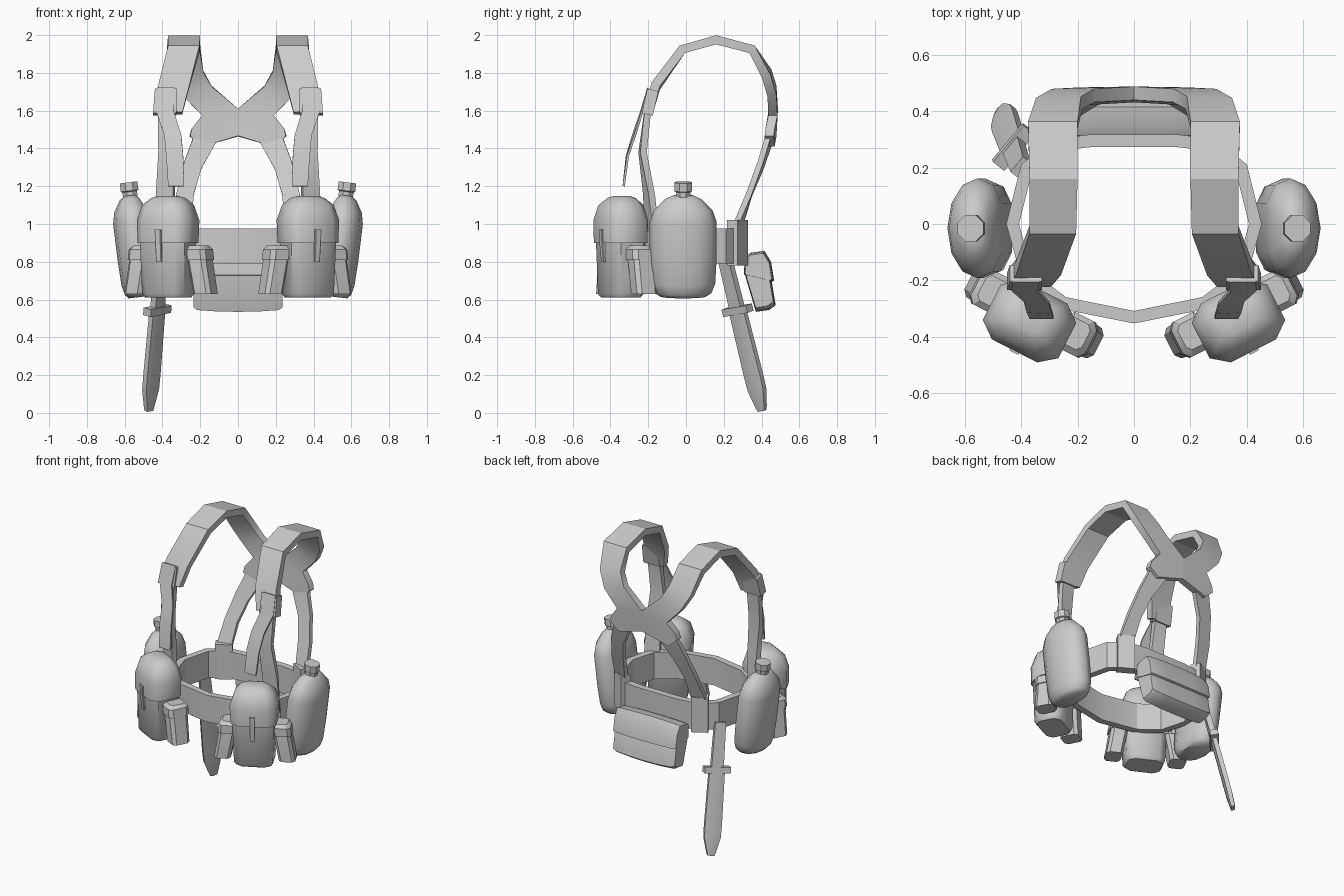
import bpy, bmesh
from math import cos, sin, pi, radians
from mathutils import Vector as V, Matrix as M

if "Cube" in bpy.data.objects:
    bpy.data.objects.remove(bpy.data.objects["Cube"])


def loft(name, rings, mat=None, mirror=False, angle=35):
    """Skin a stack of equal-length point rings, capped at both ends."""
    bm = bmesh.new()
    vs = [[bm.verts.new(p) for p in r] for r in rings]
    n = len(rings[0])
    for a, b in zip(vs, vs[1:]):
        for i in range(n):
            j = (i + 1) % n
            bm.faces.new((a[i], a[j], b[j], b[i]))
    for cap in (vs[0], vs[-1]):
        # caps on the centre plane stay open so the mirrored half joins
        if not (mirror and all(abs(v.co.x) < 1e-5 for v in cap)):
            bm.faces.new(cap)
    if mat:
        bm.transform(mat)
    bmesh.ops.recalc_face_normals(bm, faces=bm.faces)
    me = bpy.data.meshes.new(name)
    bm.to_mesh(me)
    bm.free()
    for p in me.polygons:
        p.use_smooth = True
    me.set_sharp_from_angle(angle=radians(angle))
    ob = bpy.data.objects.new(name, me)
    bpy.context.collection.objects.link(ob)
    if mirror:
        ob.modifiers.new("Mirror", 'MIRROR').merge_threshold = 0.002
    return ob


def ribbon(name, stations, t):
    """Webbing from (inner edge xyz, outer edge xyz) stations, mirrored."""
    ab = [(V(s[:3]), V(s[3:])) for s in stations]
    mid = [(a + b) / 2 for a, b in ab]
    rings = []
    for i, (a, b) in enumerate(ab):
        tan = mid[min(i + 1, len(mid) - 1)] - mid[max(i - 1, 0)]
        n = tan.cross(b - a).normalized() * t / 2
        ring = [a + n, b + n, b - n, a - n]
        for p, src in zip(ring, (a, b, b, a)):
            if src.x == 0:
                p.x = 0
        rings.append(ring)
    return loft(name, rings, None, True, 25)


def rounded(cx, cy, z, hx, hy, c=0.35):
    """Eight-sided chamfered rectangle ring."""
    k = 1 - c
    return [V((cx + hx * x, cy + hy * y, z)) for x, y in
            ((1, -k), (1, k), (k, 1), (-k, 1), (-1, k), (-1, -k), (-k, -1), (k, -1))]


# belt
belt = [(0, -.33), (.25, -.28), (.38, -.18), (.43, 0), (.38, .2), (.28, .28), (.15, .295), (0, .295)]
ribbon("belt", [(x, y, .79, x, y, .975) for x, y in belt], .045)

# padded shoulder straps joining in an X on the back
ribbon("shoulder_strap", [
    (.295, -.20, 1.585, .445, -.20, 1.60), (.26, -.16, 1.72, .42, -.16, 1.74),
    (.205, -.02, 1.925, .37, -.02, 1.925), (.2, .16, 1.975, .37, .16, 1.975),
    (.2, .35, 1.925, .375, .35, 1.925), (.185, .43, 1.81, .345, .425, 1.78),
    (.14, .455, 1.73, .29, .455, 1.68), (0, .463, 1.61, .19, .46, 1.575),
    (0, .455, 1.465, .245, .445, 1.505), (.19, .445, 1.41, .255, .44, 1.465)], .048)

# narrow back straps and their belt loops
ribbon("back_lower_strap", [
    (.12, .442, 1.425, .225, .442, 1.49), (.195, .395, 1.29, .285, .395, 1.33),
    (.235, .335, 1.15, .325, .335, 1.165), (.25, .29, 1.0, .345, .265, 1.0)], .03)
ribbon("back_belt_loop", [(.25, .30, 1.02, .345, .245, 1.02), (.25, .30, .78, .345, .245, .78)], .065)

# front straps down to the belt and loose adjuster ends
ribbon("front_lower_strap", [
    (.335, -.2, 1.62, .425, -.2, 1.62), (.33, -.235, 1.38, .42, -.225, 1.38),
    (.34, -.21, 1.15, .43, -.18, 1.15), (.345, -.21, .8, .43, -.14, .8)], .035)
ribbon("adjuster_strap", [
    (.335, -.2, 1.72, .43, -.2, 1.72), (.34, -.235, 1.6, .435, -.23, 1.6),
    (.3, -.28, 1.47, .39, -.27, 1.47), (.29, -.313, 1.36, .38, -.308, 1.36),
    (.285, -.33, 1.2, .37, -.33, 1.2)], .012)
ribbon("strap_buckle", [(.325, -.175, 1.71, .44, -.175, 1.71), (.325, -.205, 1.58, .45, -.205, 1.58)], .06)

# canteens
cant = M.Translation((.505, -.015, .615)) @ M.Rotation(radians(7), 4, 'Y')


def oval(z, s, n=12):
    return [V((max(.108 * s * cos(2 * pi * i / n), -.085 * s), .177 * s * sin(2 * pi * i / n), z))
            for i in range(n)]


loft("canteen", [oval(0, .68), oval(.02, .85), oval(.07, .96), oval(.2, 1), oval(.4, 1.0),
                 oval(.46, .88), oval(.52, .55), oval(.54, .3)], cant, True, 50)


def cap_ring(z, r):
    return [V((r * cos(pi / 4 * i + pi / 8), r * sin(pi / 4 * i + pi / 8), z)) for i in range(8)]


loft("canteen_neck", [cap_ring(.5, .042), cap_ring(.56, .042), cap_ring(.565, .051),
                      cap_ring(.61, .05)], cant, True)

# front ammunition pouches with domed lids and splayed side pockets
pm = M.Translation((.37, -.345, 0)) @ M.Rotation(radians(27), 4, 'Z')
loft("pouch_body", [rounded(0, 0, .61, .11, .08), rounded(0, 0, .63, .123, .095),
                    rounded(0, 0, .95, .135, .105)], pm, True, 50)
loft("pouch_lid", [rounded(0, 0, .90, .143, .113), rounded(0, 0, 1.02, .15, .117, .4),
                   rounded(0, 0, 1.10, .125, .095, .4), rounded(0, .005, 1.138, .085, .06, .45),
                   rounded(0, .005, 1.148, .05, .035, .45)], pm, True, 55)
loft("pouch_tab", [rounded(0, -.098, .80, .016, .012, .2), rounded(0, -.108, .92, .018, .014, .2),
                   rounded(0, -.112, .97, .018, .012, .2)], pm, True)
for side, label in ((-1, "inner"), (1, "outer")):
    loft(label + "_side_pocket", [
        rounded(side * .205, .035, .63, .052, .06), rounded(side * .17, .035, .83, .054, .064),
        rounded(side * .168, .035, .87, .052, .058)], pm, True, 30)
    loft(label + "_pocket_flap", [
        rounded(side * .174, .033, .81, .06, .07), rounded(side * .167, .033, .865, .06, .07),
        rounded(side * .162, .035, .885, .045, .05)], pm, True, 30)

# rear pouch: side profile swept across x, with a slightly larger lid
body = [(.317, .82), (.40, .84), (.44, .78), (.475, .57), (.44, .545), (.37, .535), (.315, .72)]
lid = [(.312, .83), (.345, .848), (.415, .858), (.45, .80), (.467, .70), (.455, .695), (.306, .73)]
spans = ((-.235, .88), (-.215, .95), (-.11, .99), (0, 1), (.11, .99), (.215, .95), (.235, .88))


def across(prof, cy, cz, grow):
    return [[V((x * grow, cy + (y - cy) * s, cz + (z - cz) * s)) for y, z in prof] for x, s in spans]


loft("rear_pouch", across(body, .36, .72, 1), None, False, 30)
loft("rear_pouch_lid", across(lid, .36, .75, 1.02), None, False, 30)

# sheathed knife hanging at the back left, slanting rearwards
axis = V((-.085, .245, -1)).normalized()
wide = V((.62, .78, 0))
wide = (wide - axis * wide.dot(axis)).normalized()
thick = axis.cross(wide)
top = V((-.405, .21, .80))


def blade(s, hw, ht, ridge=0.0):
    c = top + axis * s
    return [c + wide * hw * a + thick * ht * b for a, b in
            ((1, 1 - ridge), (0, 1), (-1, 1 - ridge), (-1, -1 + ridge), (0, -1), (1, -1 + ridge))]


loft("knife_hanger", [blade(-.04, .035, .018), blade(.26, .04, .018)])
loft("knife_guard", [blade(.245, .085, .026), blade(.285, .085, .026)])
loft("knife_sheath", [blade(.27, .05, .022, .35), blade(.62, .055, .022, .35), blade(.70, .053, .022, .35),
                      blade(.79, .03, .018, .3), blade(.815, .022, .014, .2)], None, False, 20)
